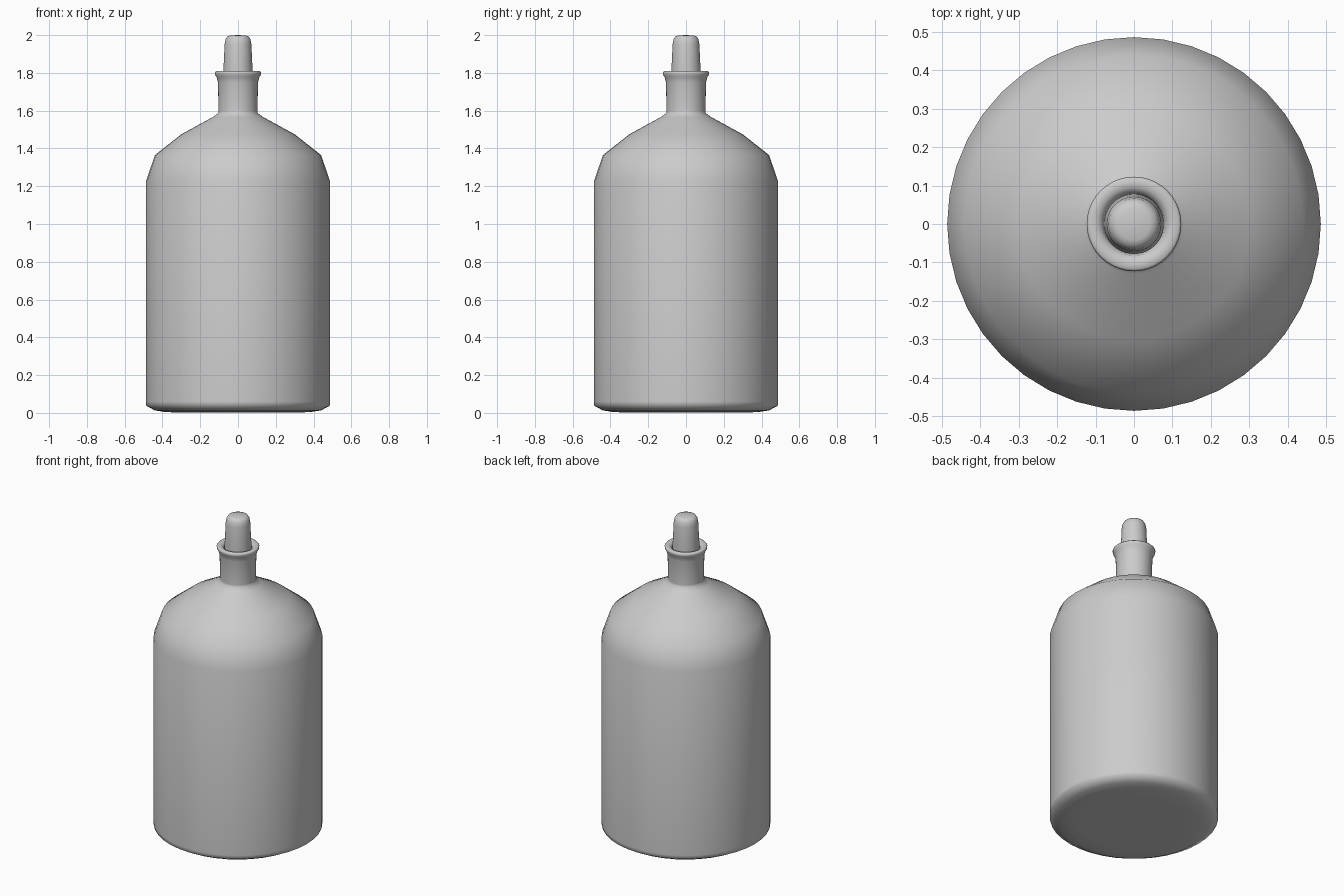
import bpy, bmesh, math

if "Cube" in bpy.data.objects:
    bpy.data.objects.remove(bpy.data.objects["Cube"])

SEGMENTS = 40


def lathe(name, profile):
    """Spin an (r, z) profile around z; points with r = 0 become poles."""
    bm = bmesh.new()
    verts = [bm.verts.new((r, 0, z)) for r, z in profile]
    edges = [bm.edges.new(pair) for pair in zip(verts, verts[1:])]
    bmesh.ops.spin(bm, geom=verts + edges, cent=(0, 0, 0), axis=(0, 0, 1),
                   angle=2 * math.pi, steps=SEGMENTS, use_merge=True)
    bmesh.ops.remove_doubles(bm, verts=bm.verts[:], dist=1e-5)
    bmesh.ops.recalc_face_normals(bm, faces=bm.faces[:])
    for face in bm.faces:
        face.smooth = True
    mesh = bpy.data.meshes.new(name)
    bm.to_mesh(mesh)
    bm.free()
    obj = bpy.data.objects.new(name, mesh)
    bpy.context.collection.objects.link(obj)
    return obj


# bottle: base, straight body, faceted shoulder, neck and flared lip
lathe("bottle", [
    (0, 0.005), (0.30, 0.002), (0.38, 0.004), (0.44, 0.013), (0.486, 0.038),
    (0.486, 0.06), (0.486, 1.23), (0.44, 1.365), (0.30, 1.475),
    (0.13, 1.568), (0.104, 1.588), (0.103, 1.60), (0.106, 1.75),
    (0.112, 1.775), (0.121, 1.79), (0.123, 1.803), (0.117, 1.809),
    (0.095, 1.806), (0.082, 1.797), (0.078, 1.78), (0.076, 1.70)])

# stopper: tapered plug with a rounded top
lathe("stopper", [
    (0, 1.70), (0.076, 1.70), (0.078, 1.80), (0.074, 1.88), (0.071, 1.95),
    (0.066, 1.978), (0.056, 1.993), (0.042, 1.998), (0, 2.0)])
